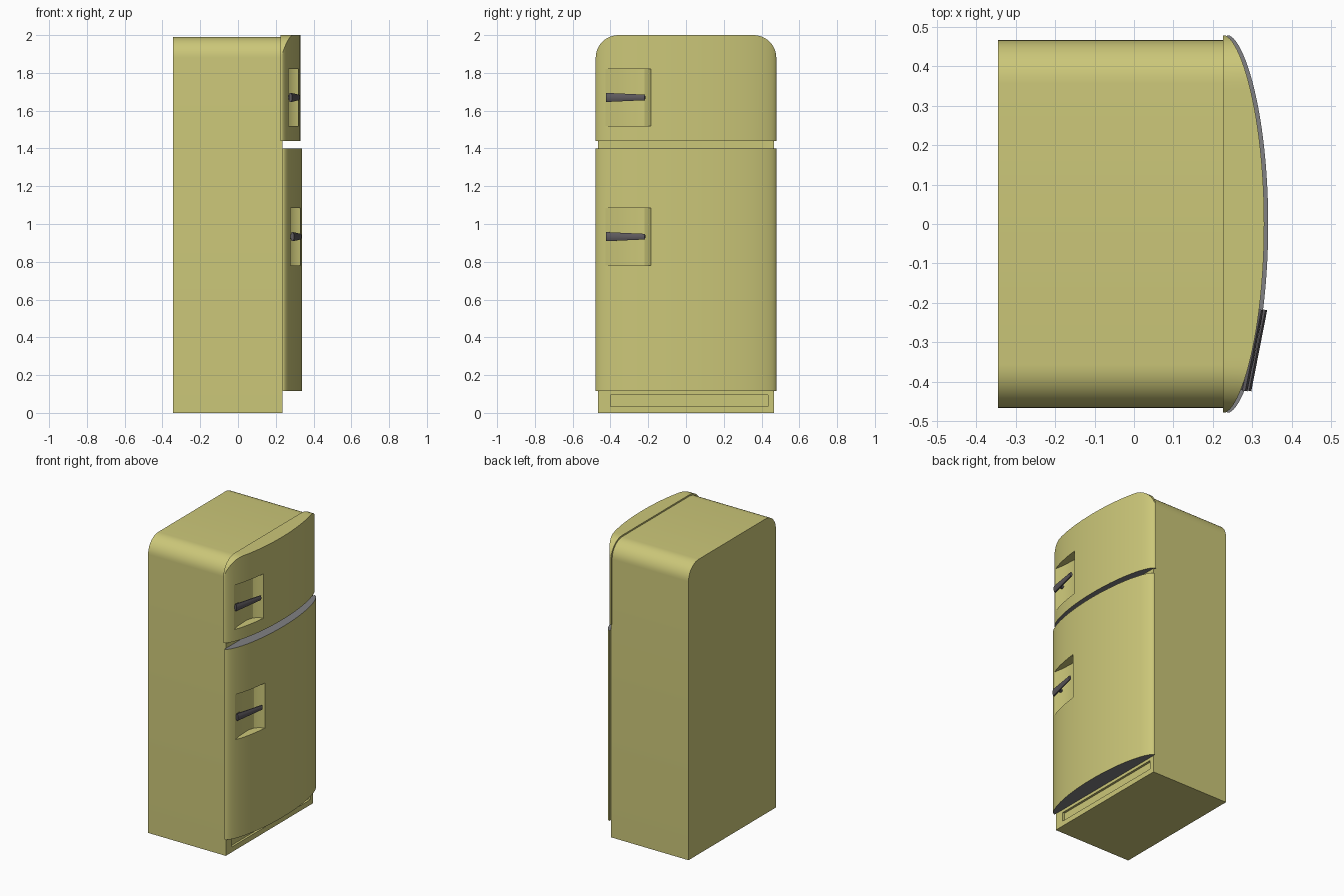
import bpy, bmesh, math

if "Cube" in bpy.data.objects:
    bpy.data.objects.remove(bpy.data.objects["Cube"])

def material(name, rgb):
    m = bpy.data.materials.new(name)
    m.diffuse_color = (*rgb, 1)
    m.use_nodes = True
    m.node_tree.nodes["Principled BSDF"].inputs["Base Color"].default_value = m.diffuse_color
    return m

YELLOW = material("enamel", (0.60, 0.57, 0.19))
GREY = material("gasket_grey", (0.22, 0.22, 0.23))
DARK = material("handle_grey", (0.11, 0.10, 0.11))

def loft(name, sections, mats):
    """Join equal-length closed sections into a capped solid."""
    bm = bmesh.new()
    rings = [[bm.verts.new(p) for p in s] for s in sections]
    n = len(rings[0])
    for a, b in zip(rings, rings[1:]):
        for i in range(n):
            bm.faces.new((a[i], a[(i + 1) % n], b[(i + 1) % n], b[i]))
    bm.faces.new(rings[0])
    bm.faces.new(rings[-1])
    bmesh.ops.recalc_face_normals(bm, faces=bm.faces)
    me = bpy.data.meshes.new(name)
    bm.to_mesh(me)
    bm.free()
    for m in mats:
        me.materials.append(m)
    ob = bpy.data.objects.new(name, me)
    bpy.context.collection.objects.link(ob)
    return ob

def activate(ob):
    bpy.ops.object.select_all(action='DESELECT')
    ob.select_set(True)
    bpy.context.view_layer.objects.active = ob

def cut(ob, cutter):
    cutter.hide_render = True
    mod = ob.modifiers.new("cut", 'BOOLEAN')
    mod.operation = 'DIFFERENCE'
    mod.solver = 'EXACT'
    mod.object = cutter
    activate(ob)
    bpy.ops.object.modifier_apply(modifier=mod.name)
    bpy.data.objects.remove(cutter)

def smooth(ob):
    activate(ob)
    bpy.ops.object.shade_smooth_by_angle(angle=math.radians(30))

def box(name, x, y, z):
    return loft(name, [[(a, y[0], z[0]), (a, y[1], z[0]), (a, y[1], z[1]), (a, y[0], z[1])]
                       for a in x], [YELLOW])

# Cabinet: rounded-top profile extruded front to back, with kick panel recess
W, H, R = 0.466, 1.99, 0.11
arc = [(W - R + R * math.cos(k * math.pi / 20), H - R + R * math.sin(k * math.pi / 20))
       for k in range(11)]
prof = [(-W, 0), (W, 0)] + arc + [(-y, z) for y, z in reversed(arc)]
body = loft("cabinet", [[(x, y, z) for y, z in prof] for x in (-0.345, 0.235)], [YELLOW])
cut(body, box("kick_cutter", (0.22, 0.3), (-0.40, 0.435), (0.035, 0.095)))
smooth(body)

DW = 0.478

def door(name, x0, z0, z1, r, grey_top):
    """Bowed door: rectangular slices across y, with optional round top corners."""
    secs = []
    for k in range(49):
        t = math.sin(-math.pi / 2 + math.pi * k / 48)
        y = DW * t
        xf = x0 + 0.004 + 0.101 * max(0, 1 - t * t) ** 0.6
        d = max(0, abs(y) - (DW - r))
        zt = z1 - r + math.sqrt(max(0, r * r - d * d))
        secs.append([(x0, y, z0), (xf, y, z0), (xf, y, zt), (x0, y, zt)])
    ob = loft(name, secs, [YELLOW, GREY])
    for p in ob.data.polygons:
        if p.normal.z < -0.9 or (grey_top and p.normal.z > 0.9):
            p.material_index = 1
    return ob

def pocket(ob, dx, z0, z1):
    """Hand recess behind the handle, open toward the door edge."""
    pts = [(0.278, -0.428), (0.266, -0.36), (0.262, -0.27), (0.275, -0.22),
           (0.300, -0.195), (0.335, -0.185), (0.45, -0.185), (0.45, -0.428)]
    cut(ob, loft("pocket_cutter", [[(x + dx, y, z) for x, y in pts] for z in (z0, z1)],
                 [YELLOW]))

def handle(name, dx, z):
    """Tapered octagonal bar, plus the stem that carries it."""
    a, b = (0.288 + dx, -0.422), (0.330 + dx, -0.217)
    l = math.hypot(b[0] - a[0], b[1] - a[1])
    n = ((b[1] - a[1]) / l, -(b[0] - a[0]) / l)
    secs = []
    for (x, y), h, w in ((a, 0.026, 0.010), (b, 0.016, 0.008)):
        ring = []
        for k in range(8):
            t = math.pi / 8 + k * math.pi / 4
            c, s = w * math.cos(t), h * math.sin(t)
            ring.append((x + n[0] * c, y + n[1] * c, z + s))
        secs.append(ring)
    smooth_bar = loft(name, secs, [DARK])
    smooth(smooth_bar)
    stem = [[(x + dx, -0.375 + 0.012 * math.cos(k * math.pi / 6),
              z + 0.012 * math.sin(k * math.pi / 6)) for k in range(12)]
            for x in (0.255, 0.297)]
    smooth(loft(name + "_stem", stem, [DARK]))

# Freezer and main doors with recesses and handles
for part, x0, z0, z1, r, grey, p0, p1, hz in (
        ("freezer_door", 0.225, 1.44, 2.0, 0.12, False, 1.52, 1.82, 1.67),
        ("main_door", 0.235, 0.115, 1.40, 0.0, True, 0.78, 1.085, 0.933)):
    d = door(part, x0, z0, z1, r, grey)
    pocket(d, x0 - 0.235, p0, p1)
    smooth(d)
    handle(part + "_handle", x0 - 0.235, hz)
